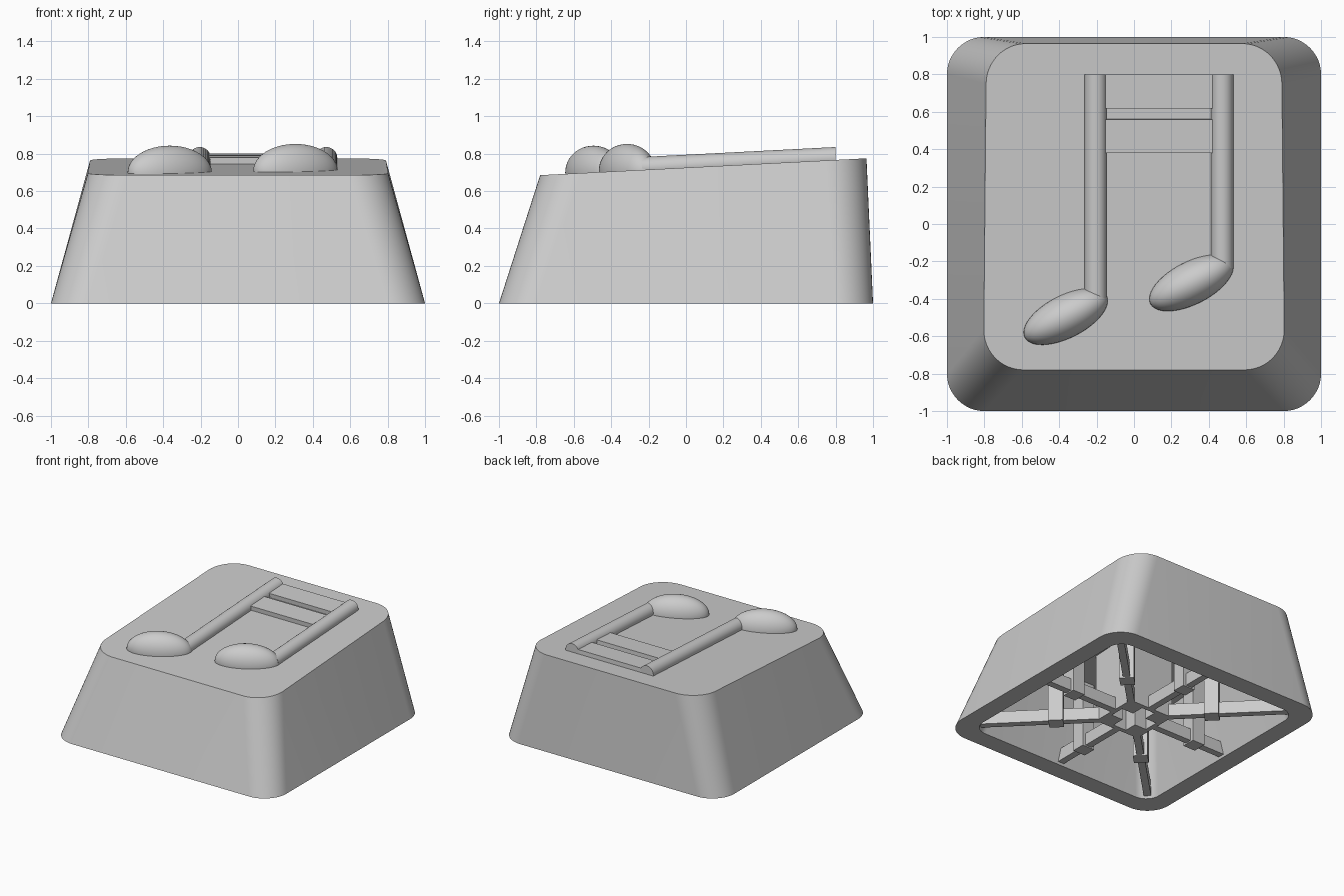
import bpy, bmesh, math
from mathutils import Matrix, Vector

cube = bpy.data.objects.get("Cube")
if cube:
    bpy.data.objects.remove(cube, do_unlink=True)

grey = bpy.data.materials.new("light grey plastic")
grey.use_nodes = True
COLOUR = (0.6, 0.6, 0.6, 1)
grey.diffuse_color = COLOUR
grey.node_tree.nodes["Principled BSDF"].inputs["Base Color"].default_value = COLOUR

SLOPE = 0.0516          # rise of the tilted top towards the back
TILT = math.atan(SLOPE)


def top_z(y):
    return 0.685 + (y + 0.78) * SLOPE


def finish(name, bm, smooth=False):
    bmesh.ops.recalc_face_normals(bm, faces=bm.faces[:])
    mesh = bpy.data.meshes.new(name)
    bm.to_mesh(mesh)
    bm.free()
    mesh.materials.append(grey)
    obj = bpy.data.objects.new(name, mesh)
    bpy.context.collection.objects.link(obj)
    if smooth:
        bpy.ops.object.select_all(action="DESELECT")
        obj.select_set(True)
        bpy.context.view_layer.objects.active = obj
        bpy.ops.object.shade_smooth_by_angle(angle=math.radians(35))
    return obj


def box(name, size, centre, turn=None):
    """Box of a given size, turned about the origin after being placed."""
    bm = bmesh.new()
    bmesh.ops.create_cube(bm, size=1)
    bmesh.ops.scale(bm, vec=size, verts=bm.verts)
    bmesh.ops.translate(bm, vec=centre, verts=bm.verts)
    bmesh.ops.transform(bm, matrix=turn or Matrix(), verts=bm.verts)
    return finish(name, bm)


def rounded_loop(bm, hx, y0, y1, r, drop=None, taper=0.0):
    """Rounded rectangle at z = 0, or at a drop below the tilted top."""
    verts, steps = [], 12
    corners = [(hx - r, y1 - r), (r - hx, y1 - r), (r - hx, y0 + r), (hx - r, y0 + r)]
    for q, (cx, cy) in enumerate(corners):
        for i in range(steps + 1):
            a = (q + i / steps) * math.pi / 2
            x, y = cx + r * math.cos(a), cy + r * math.sin(a)
            x *= 1 - taper * (y - y0) / (y1 - y0)
            verts.append(bm.verts.new((x, y, 0 if drop is None else top_z(y) - drop)))
    return verts


# Hollow tapered cap
bm = bmesh.new()
loops = [
    rounded_loop(bm, 0.805, -0.78, 0.965, 0.215, 0, 0.02),
    rounded_loop(bm, 1, -1, 1, 0.2),
    rounded_loop(bm, 0.85, -0.85, 0.85, 0.12),
    rounded_loop(bm, 0.69, -0.67, 0.82, 0.13, 0.14, 0.02),
]
for a, b in zip(loops, loops[1:]):
    for i in range(len(a)):
        j = (i + 1) % len(a)
        bm.faces.new((a[i], a[j], b[j], b[i]))
bm.faces.new(loops[0])
bm.faces.new(loops[-1])
finish("cap_body", bm, smooth=True)


# Raised notes: each has an oval head and a half-round stem
def note(side, head, stem_x):
    hx, hy = head
    bm = bmesh.new()
    bmesh.ops.create_uvsphere(bm, u_segments=48, v_segments=24, radius=1)
    bmesh.ops.scale(bm, vec=(0.246, 0.114, 0.143), verts=bm.verts)
    place = Matrix.Translation((hx, hy, top_z(hy))) @ Matrix.Rotation(math.radians(27), 4, "Z")
    bmesh.ops.transform(bm, matrix=place, verts=bm.verts)
    bmesh.ops.bisect_plane(bm, geom=bm.verts[:] + bm.edges[:] + bm.faces[:],
                           plane_co=(0, -0.78, 0.675), plane_no=(0, -SLOPE, 1), clear_inner=True)
    bmesh.ops.holes_fill(bm, edges=[e for e in bm.edges if e.is_boundary])
    finish(side + "_note_head", bm, smooth=True)

    bm = bmesh.new()
    y0, y1, r = hy + 0.08, 0.80, 0.059
    rings = [[], []]
    for ring, y in zip(rings, (y0, y1)):
        for i in range(32):
            a = i * math.tau / 32
            ring.append(bm.verts.new((stem_x + r * math.cos(a), y,
                                      top_z(y) + 0.01 + r * math.sin(a))))
        bm.faces.new(ring)
    for i in range(32):
        j = (i + 1) % 32
        bm.faces.new((rings[0][i], rings[0][j], rings[1][j], rings[1][i]))
    finish(side + "_note_stem", bm, smooth=True)


note("right", (-0.365, -0.495), -0.205)
note("left", (0.307, -0.315), 0.472)

# Two flat beams joining the stems
for name, y in (("back_beam", 0.71), ("front_beam", 0.47)):
    lay = Matrix.Translation((0.133, y, top_z(y) + 0.01)) @ Matrix.Rotation(TILT, 4, "X")
    box(name, (0.58, 0.18, 0.05), (0, 0, 0), lay)

# Underside: square socket with a plus-shaped hole
HEIGHT = 0.63
for i in range(4):
    turn = Matrix.Rotation(i * math.pi / 2, 4, "Z")
    box(f"socket_corner_{i}", (0.14, 0.14, HEIGHT), (0.13, 0.13, 0.02 + HEIGHT / 2), turn)
    box(f"socket_wall_{i}", (0.035, 0.12, HEIGHT), (0.1825, 0, 0.02 + HEIGHT / 2), turn)

# Underside: eight low radial ribs, each with a post up to the ceiling
for i in range(8):
    turn = Matrix.Rotation(i * math.pi / 4, 4, "Z")
    inner, outer = (0.26, 1.19) if i % 2 else (0.19, 0.9)
    box(f"rib_{i}", (outer - inner, 0.055, 0.1), ((inner + outer) / 2, 0, 0.07), turn)
    foot = turn @ Vector((0.58, 0, 0))
    tall = top_z(foot.y) - 0.07
    box(f"post_{i}", (0.11, 0.11, tall), (0.58, 0, 0.01 + tall / 2), turn)
